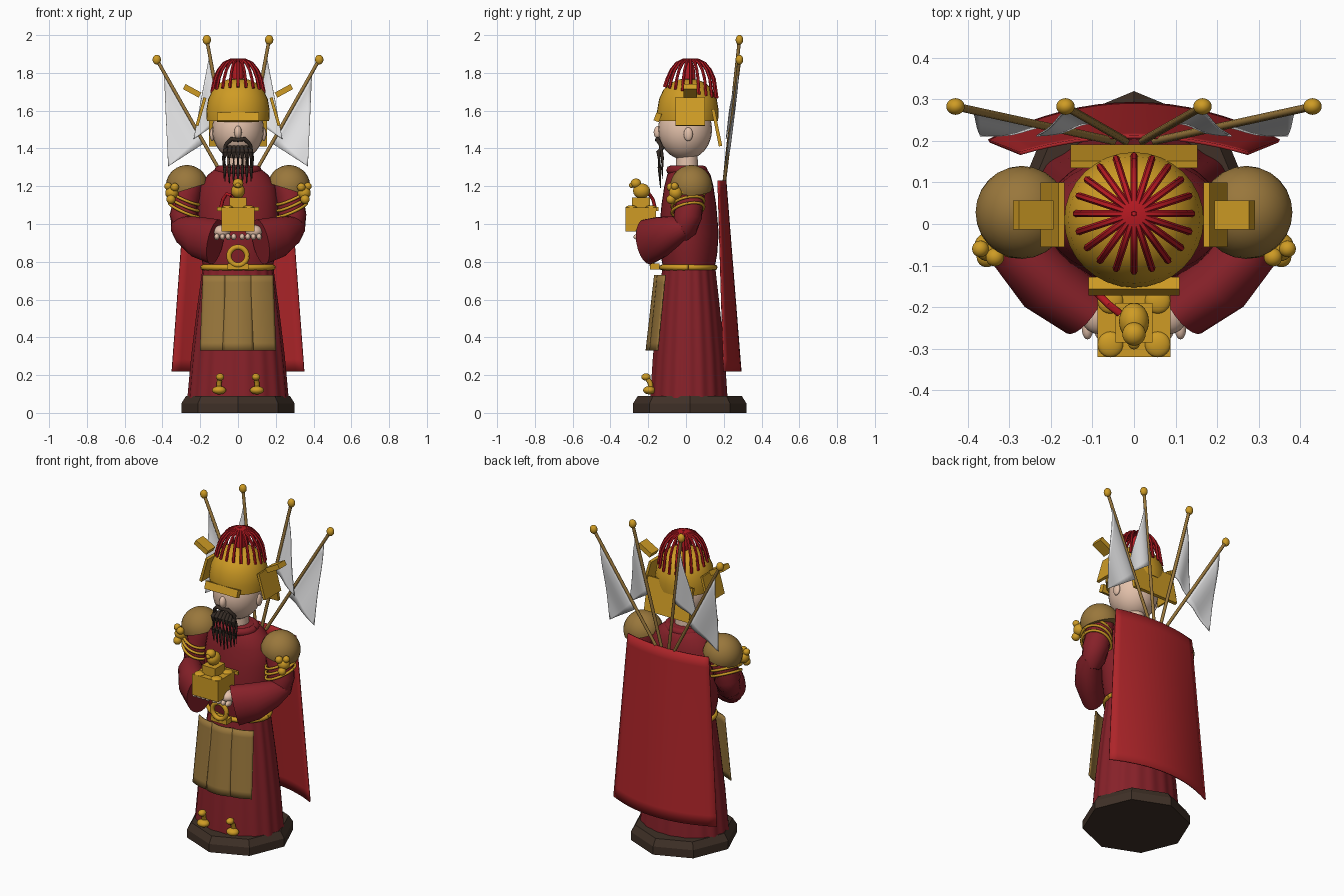
import bpy, bmesh, math
from math import sin, cos, pi
from mathutils import Vector, Matrix, Euler

old = bpy.data.objects.get("Cube")
if old:
    bpy.data.objects.remove(old, do_unlink=True)


def material(name, *rgb):
    m = bpy.data.materials.new(name)
    m.use_nodes = True
    m.diffuse_color = (*rgb, 1)
    m.node_tree.nodes["Principled BSDF"].inputs["Base Color"].default_value = (*rgb, 1)
    return m


ROBE = material("robe red", .24, .015, .022)
CAPE = material("cape red", .42, .018, .022)
TASSEL = material("tassel red", .48, .01, .016)
GOLD = material("gold", .62, .33, .018)
BRONZE = material("bronze", .32, .185, .045)
WOOD = material("dark wood", .05, .03, .02)
SKIN = material("skin", .78, .54, .41)
CLOTH = material("flag white", .85, .85, .86)
HAIR = material("beard brown", .035, .024, .018)


def finish(name, bm, mat, angle=40):
    bmesh.ops.recalc_face_normals(bm, faces=bm.faces)
    me = bpy.data.meshes.new(name)
    bm.to_mesh(me)
    bm.free()
    me.materials.append(mat)
    me.shade_smooth()
    me.set_sharp_from_angle(angle=math.radians(angle))
    ob = bpy.data.objects.new(name, me)
    bpy.context.collection.objects.link(ob)
    return ob


def box(name, loc, size, mat, rot=(0, 0, 0)):
    bm = bmesh.new()
    bmesh.ops.create_cube(bm, size=1, matrix=Matrix.LocRotScale(Vector(loc), Euler(rot), Vector(size)))
    return finish(name, bm, mat)


def ball(name, loc, radii, mat, rot=(0, 0, 0), dome=False):
    bm = bmesh.new()
    bmesh.ops.create_uvsphere(bm, u_segments=24, v_segments=16, radius=1)
    if dome:  # keep the upper half only
        cut = bmesh.ops.bisect_plane(bm, geom=bm.verts[:] + bm.edges[:] + bm.faces[:],
                                     plane_co=(0, 0, -.15), plane_no=(0, 0, -1), clear_outer=True)
        bmesh.ops.contextual_create(bm, geom=[e for e in cut["geom_cut"] if isinstance(e, bmesh.types.BMEdge)])
    r = Vector((radii,) * 3 if isinstance(radii, float) else radii)
    bm.transform(Matrix.LocRotScale(Vector(loc), Euler(rot), r))
    return finish(name, bm, mat)


def loft(name, rings, mat, angle=40):
    bm = bmesh.new()
    vs = [[bm.verts.new(p) for p in ring] for ring in rings]
    n = len(vs[0])
    for a, b in zip(vs, vs[1:]):
        for i in range(n):
            bm.faces.new((a[i], a[(i + 1) % n], b[(i + 1) % n], b[i]))
    bm.faces.new(vs[0])
    bm.faces.new(vs[-1])
    return finish(name, bm, mat, angle)


def lathe(name, profile, mat, y=.015, sides=32, pleat=0, angle=40):
    """Profile rows are height, half width, half depth."""
    rings = []
    for z, rx, ry in profile:
        ring = []
        for i in range(sides):
            t = 2 * pi * i / sides
            k = 1 + pleat * cos(18 * t)
            ring.append((rx * k * cos(t), y + ry * k * sin(t), z))
        rings.append(ring)
    return loft(name, rings, mat, angle)


def tube(name, pts, radii, mat, sides=8, ref=(0, 0, 1)):
    """Radii: one number, or a (side, up) pair per point."""
    pts = [Vector(p) for p in pts]
    rings = []
    for i, p in enumerate(pts):
        t = (pts[min(i + 1, len(pts) - 1)] - pts[max(i - 1, 0)]).normalized()
        side = t.cross(Vector(ref)).normalized()
        up = side.cross(t)
        a, b = (radii, radii) if isinstance(radii, float) else radii[i]
        rings.append([p + side * a * cos(2 * pi * k / sides) + up * b * sin(2 * pi * k / sides)
                      for k in range(sides)])
    return loft(name, rings, mat, 50)


def hoop(name, c, a, b, r, mat):
    a, b, c = Vector(a), Vector(b), Vector(c)
    pts = [c + a * cos(2 * pi * i / 32) + b * sin(2 * pi * i / 32) for i in range(33)]
    return tube(name, pts, r, mat, ref=a.cross(b))


def sheet(name, f, mat, n=10, thick=.008):
    bm = bmesh.new()
    g = [[bm.verts.new(f(i / n, j / n)) for j in range(n + 1)] for i in range(n + 1)]
    for i in range(n):
        for j in range(n):
            bm.faces.new((g[i][j], g[i + 1][j], g[i + 1][j + 1], g[i][j + 1]))
    bmesh.ops.remove_doubles(bm, verts=bm.verts, dist=1e-5)
    ob = finish(name, bm, mat)
    mod = ob.modifiers.new("thickness", "SOLIDIFY")
    mod.thickness, mod.offset = thick, 0
    return ob


def mix(a, b, t):
    return a + (b - a) * t


# Base, robe and belt
lathe("base", [(0, .3, .3), (.05, .3, .3), (.09, .275, .275)], WOOD, .02, 8, angle=20)
lathe("skirt", [(.08, .265, .205), (.3, .245, .19), (.55, .215, .165), (.77, .185, .14)],
      ROBE, pleat=.012, sides=144)
hoop("belt", (0, .012, .77), (.185, 0, 0), (0, .14, 0), .015, GOLD)
lathe("torso", [(.76, .18, .135), (.84, .2, .15), (.95, .215, .158), (1.1, .215, .145), (1.2, .2, .13),
                (1.26, .16, .115), (1.3, .11, .09), (1.31, .07, .06)], ROBE)
hoop("collar", (0, .005, 1.285), (.1, 0, 0), (0, .085, 0), .025, ROBE)
hoop("buckle_ring", (0, -.18, .83), (.048, 0, 0), (0, 0, .048), .014, GOLD)
box("buckle_plate", (0, -.165, .775), (.11, .05, .03), GOLD)

# Apron panels
sheet("middle_apron", lambda u, v: (mix(-.075, .075, u) * (1 + .08 * v),
      mix(-.165, -.21, v) + .02 * (2 * u - 1) ** 2, mix(.73, .33, v)), BRONZE)

# Cape
sheet("cape", lambda u, v: ((2 * u - 1) * mix(.275, .35, v),
      mix(.17, .2, v) + mix(.04, .09, v) * (1 - (2 * u - 1) ** 2), mix(1.23, .22, v)), CAPE, 16)

# Head
lathe("neck", [(1.27, .06, .06), (1.4, .055, .055)], SKIN, .005)
ball("head", (0, -.005, 1.5), (.137, .143, .16), SKIN)
ball("nose", (0, -.145, 1.485), (.02, .026, .035), SKIN)

# Beard and moustache
for i in range(-3, 4):
    x, low = i * .023, 1.19 + .012 * abs(i)
    tube(f"beard_strand_{i + 4}", [(x * .9, -.12, 1.41), (x, -.145, 1.38), (x * 1.02, -.14, 1.3), (x, -.135, low)],
         [(.01, .01), (.013, .013), (.01, .01), (.002, .002)], HAIR)

# Helmet
lathe("helmet_bowl", [(1.545, .165, .16), (1.6, .168, .163), (1.66, .158, .153), (1.71, .135, .13),
                      (1.745, .1, .095), (1.765, .055, .05), (1.77, .01, .01)], GOLD, .01)
box("helmet_visor", (0, -.15, 1.565), (.22, .03, .045), GOLD, (-.35, 0, 0))
box("neck_guard", (0, .163, 1.51), (.305, .018, .2), GOLD, (.2, 0, 0))
ball("plume_socket", (0, .02, 1.77), (.03, .03, .1), TASSEL)
for i in range(20):
    t = 2 * pi * i / 20
    path = [(.005, 1.87), (.04, 1.868), (.075, 1.852), (.105, 1.815), (.125, 1.77), (.14, 1.695 - .03 * sin(t))]
    tube(f"plume_strand_{i + 1}", [(r * cos(t), .025 + r * sin(t), z) for r, z in path], .0085, TASSEL, 6)

# Ornate box held in the hands
box("held_box", (0, -.24, 1.023), (.175, .16, .127), GOLD)
box("box_back_ledge", (0, -.152, 1.08), (.22, .014, .02), GOLD)
box("box_pedestal", (0, -.238, 1.11), (.09, .095, .06), GOLD)
ball("beast_body", (0, -.235, 1.175), (.036, .045, .04), GOLD)
ball("beast_head", (0, -.265, 1.215), (.028, .028, .026), GOLD)
ball("beast_snout", (0, -.288, 1.205), .014, GOLD)
tube("box_cord", [(-.035, -.215, 1.15), (-.06, -.195, 1.16), (-.08, -.175, 1.13), (-.09, -.165, 1.09)], .009, TASSEL)

for s, tag in ((1, "left"), (-1, "right")):
    # Side apron
    sheet(f"{tag}_apron", lambda u, v: (s * mix(.07, mix(.185, .2, v), u),
          mix(-.15, -.19, v) + .04 * u * u, mix(.73, .33, v)), BRONZE)

    # Arm, sleeve and hand
    tube(f"{tag}_upper_arm", [(s * .24, .025, 1.24), (s * .27, .02, 1.15), (s * .288, .01, 1.04),
         (s * .288, -.01, .97), (s * .28, -.03, .93)],
         [(.06, .06), (.078, .078), (.075, .075), (.068, .068), (.04, .04)], ROBE, 20)
    tube(f"{tag}_sleeve", [(s * .315, .0, .985), (s * .28, -.06, .965), (s * .21, -.14, .93), (s * .12, -.205, .905)],
         [(.045, .05), (.07, .08), (.08, .11), (.072, .122)], ROBE, 20)
    ball(f"{tag}_hand", (s * .085, -.215, .96), (.045, .05, .035), SKIN)
    for i in range(4):
        ball(f"{tag}_finger_{i + 1}", (s * (.022 + i * .03), -.25, .932), (.014, .028, .017), SKIN)

    # Shoulder guard, its ornament and arm bands
    ball(f"{tag}_shoulder_guard", (s * .27, .028, 1.2), (.112, .112, .112), BRONZE, (0, s * .3, 0), dome=True)
    for i, (x, y, z, r) in enumerate(((.35, -.055, 1.165, .035), (.335, -.08, 1.195, .022),
                                      (.37, -.06, 1.2, .02), (.355, -.08, 1.13, .024))):
        ball(f"{tag}_shoulder_ornament_{i + 1}", (s * x, y, z), r, GOLD)
    for i in range(3):
        hoop(f"{tag}_arm_band_{i + 1}", (s * .282, .01, 1.075 + .033 * i), (s * .082, 0, .035),
             (0, .085, .015), .008, GOLD)

    # Helmet side pieces and ear
    box(f"{tag}_cheek_guard", (s * .196, .022, 1.595), (.016, .155, .155), GOLD, (0, -s * .28, 0))
    box(f"{tag}_helmet_wing", (s * .243, .022, 1.705), (.095, .07, .03), GOLD, (0, -s * .5, 0))
    ball(f"{tag}_ear", (s * .136, .012, 1.475), (.014, .024, .036), SKIN)
    tube(f"{tag}_moustache", [(0, -.155, 1.445), (s * .035, -.152, 1.45), (s * .065, -.135, 1.42),
         (s * .077, -.125, 1.35), (s * .075, -.125, 1.24)],
         [(.01, .01), (.012, .012), (.01, .01), (.008, .008), (.002, .002)], HAIR)

    # Box corner studs
    for y in (-.185, -.29):
        ball(f"{tag}_box_stud", (s * .057, y, 1.085), (.031, .031, .014), GOLD)

    # Small hem ornament
    ball(f"{tag}_hem_body", (s * .1, -.195, .12), (.037, .032, .022), GOLD)
    tube(f"{tag}_hem_neck", [(s * .1, -.185, .12), (s * .1, -.19, .16), (s * .095, -.21, .19)], .014, GOLD)
    ball(f"{tag}_hem_head", (s * .095, -.212, .19), (.022, .025, .019), GOLD)

    # Back banners
    for kind, foot, tip, a, b, drop in (
            ("outer", .05, (.43, 1.87), .1, .66, (.37, 1.305)),
            ("inner", .02, (.165, 1.975), .1, .55, (.235, 1.45))):
        p0, p1 = Vector((s * foot, .2, 1.2)), Vector((s * tip[0], .283, tip[1]))
        tube(f"{tag}_{kind}_pole", [p0, p1], .0095, BRONZE)
        ball(f"{tag}_{kind}_finial", p1, (.022, .02, .026), GOLD)
        top, low = p1.lerp(p0, a), p1.lerp(p0, b)
        end = Vector((s * drop[0], .212, drop[1]))
        sheet(f"{tag}_{kind}_flag", lambda u, v: top.lerp(low, u).lerp(end, v)
              + Vector((0, .012 * sin(2 * pi * v) * (1 - v), 0)), CLOTH, thick=.004)
